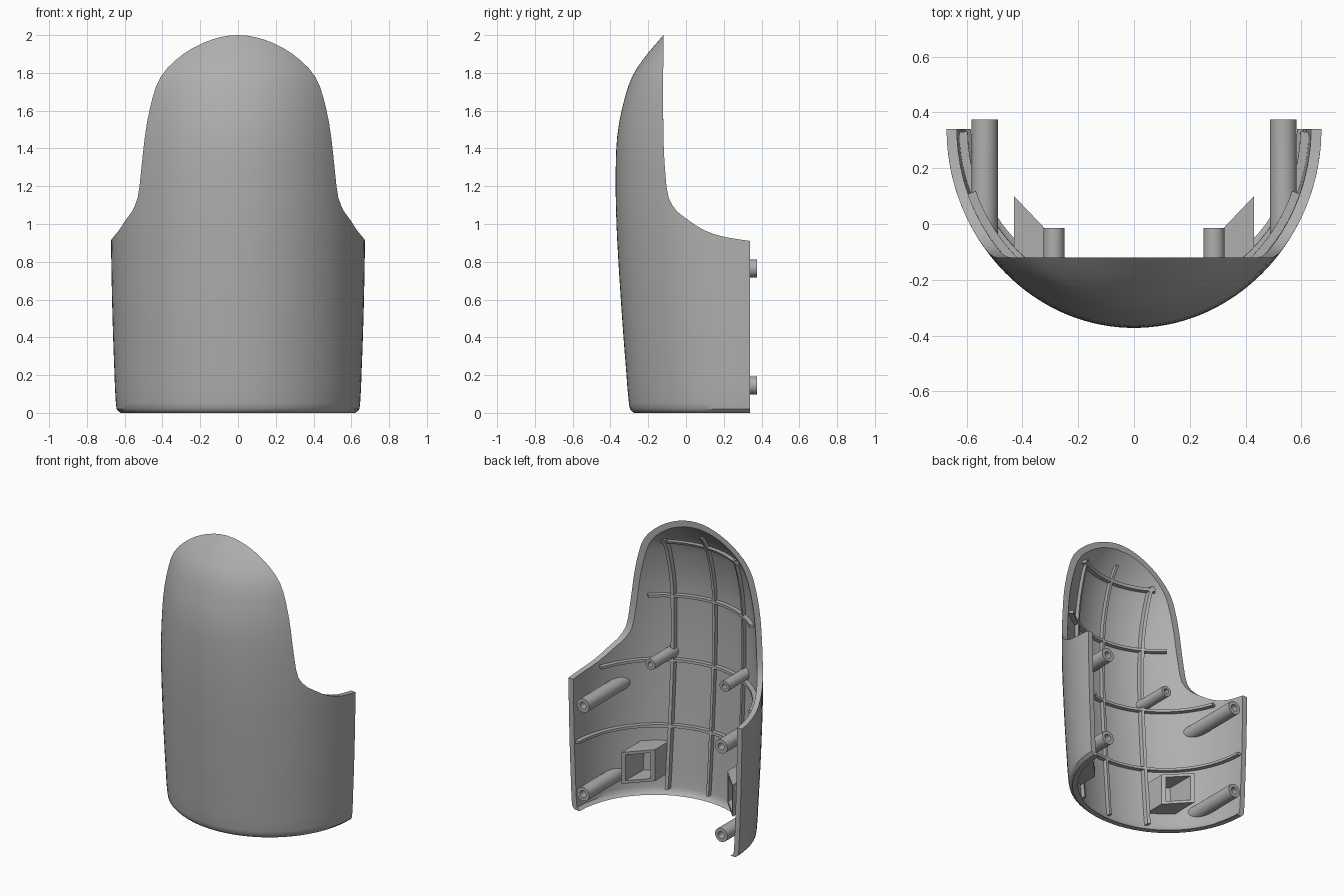
import bpy, bmesh, math

cube = bpy.data.objects.get("Cube")
if cube:
    bpy.data.objects.remove(cube, do_unlink=True)

grey = bpy.data.materials.new("plain_grey")
grey.use_nodes = True
grey.diffuse_color = (0.43, 0.43, 0.43, 1)
grey.node_tree.nodes["Principled BSDF"].inputs["Base Color"].default_value = grey.diffuse_color

BACK = 0.34      # y of the rear edges, also the centre of every elliptical section
WALL = 0.037

# Profiles by height: section depth, width ratio, and y of the cut-away edge
DEPTH = [(0, .615), (.02, .637), (.2, .655), (.6, .685), (1, .708), (1.3, .712), (1.5, .7),
         (1.7, .655), (1.8, .615), (1.9, .545), (1.95, .503), (2, .46)]
RATIO = [(0, 1.01), (.9, .955), (1.2, .935), (1.5, .925), (1.8, .97), (1.95, 1), (2, 1)]
CUT = [(.91, BACK), (.93, .21), (.965, .1), (1.03, 0), (1.07, -.05), (1.14, -.092),
       (1.3, -.112), (1.5, -.12), (2, -.12)]


def curve(table, z):
    """Smooth interpolation through a profile."""
    if z <= table[0][0]:
        return table[0][1]
    if z >= table[-1][0]:
        return table[-1][1]

    def slope(k):
        p, q = table[max(k - 1, 0)], table[min(k + 1, len(table) - 1)]
        return (q[1] - p[1]) / (q[0] - p[0])
    i = max(k for k in range(len(table) - 1) if table[k][0] <= z)
    (z0, v0), (z1, v1) = table[i], table[i + 1]
    h = z1 - z0
    t = (z - z0) / h
    s = t * t * (3 - 2 * t)
    return (v0 + (v1 - v0) * s + h * slope(i) * t * (1 - t) ** 2
            - h * slope(i + 1) * t * t * (1 - t))


def radii(z, inset=0.0):
    d = curve(DEPTH, z)
    return d * curve(RATIO, z) - inset, d - inset


def wall_y(x, z, inset):
    a, b = radii(z, inset)
    return BACK - b * math.sqrt(max(0, 1 - (x / a) ** 2))


def edge_angle(z, inset=0.0):
    b = radii(z, inset)[1]
    return math.acos(max(-1, min(1, (BACK - curve(CUT, z)) / b)))


def on_wall(angle, z, inset):
    a, b = radii(z, inset)
    return (a * math.sin(angle), BACK - b * math.cos(angle), z)


def finish(bm, name, angle=35):
    bmesh.ops.remove_doubles(bm, verts=bm.verts, dist=1e-5)
    bmesh.ops.recalc_face_normals(bm, faces=bm.faces)
    mesh = bpy.data.meshes.new(name)
    bm.to_mesh(mesh)
    bm.free()
    mesh.materials.append(grey)
    obj = bpy.data.objects.new(name, mesh)
    bpy.context.collection.objects.link(obj)
    bpy.ops.object.select_all(action='DESELECT')
    obj.select_set(True)
    bpy.context.view_layer.objects.active = obj
    bpy.ops.object.shade_smooth_by_angle(angle=math.radians(angle))
    return obj


def loft(bm, loops):
    """Join closed loops of points with quads and return the loop vertices."""
    rings = [[bm.verts.new(p) for p in loop] for loop in loops]
    for r, s in zip(rings, rings[1:]):
        for i in range(len(r)):
            j = (i + 1) % len(r)
            bm.faces.new((r[i], r[j], s[j], s[i]))
    return rings


# Curved shell: each row runs along the outside and returns along the inside
COLS = 40
heights = [0, .008, .02, .05] + [.05 + .086 * k for k in range(1, 11)]
heights += [.915, .92, .93, .945, .965, .99, 1.01, 1.03, 1.05, 1.07, 1.1, 1.14, 1.2, 1.3]
heights += [2 - .7 * (1 - k / 16) ** 2 for k in range(1, 17)]
rows = []
for z in heights:
    zi = z if z < 1.3 else 1.3 + (z - 1.3) * .655 / .7
    steps = [2 * k / COLS - 1 for k in range(COLS + 1)]
    t_out, t_in = edge_angle(z), edge_angle(zi, WALL)
    rows.append([on_wall(u * t_out, z, 0) for u in steps]
                + [on_wall(-u * t_in, zi, WALL) for u in steps])
bm = bmesh.new()
rings = loft(bm, rows)
n = 2 * (COLS + 1)
for ring in (rings[0], rings[-1]):
    for i in range(COLS):
        bm.faces.new((ring[i], ring[i + 1], ring[n - 2 - i], ring[n - 1 - i]))
bmesh.ops.dissolve_degenerate(bm, dist=1e-5, edges=bm.edges)
finish(bm, "curved_shell")


# Stiffening ribs on the inside of the shell
RIB_IN, RIB_OUT, HALF = .067, .02, .009


def rib(name, sections):
    bm = bmesh.new()
    rings = loft(bm, sections)
    bm.faces.new(rings[0])
    bm.faces.new(rings[-1])
    finish(bm, name)


def cross_rib(z, reach):
    secs = []
    for k in range(41):
        t = reach * (k / 20 - 1)
        secs.append([on_wall(t, z + dz, d) for dz, d in
                     ((-HALF, RIB_OUT), (HALF, RIB_OUT), (HALF, RIB_IN), (-HALF, RIB_IN))])
    rib("cross_rib", secs)


for z, trim in ((.47, .015), (.92, .25), (1.37, .1), (1.78, .1)):
    cross_rib(z, edge_angle(z, WALL) - trim)

for x, top in ((-.27, 1.8), (0, 1.87), (.27, 1.8)):
    secs = []
    for k in range(37):
        z = .04 + (top - .04) * k / 36
        secs.append([(x + dx, wall_y(x + dx, z, d), z) for dx, d in
                     ((-HALF, RIB_OUT), (HALF, RIB_OUT), (HALF, RIB_IN), (-HALF, RIB_IN))])
    rib("upright_rib", secs)


# Hollow posts and boxes that grow from the wall toward the back
def tube(name, outer, inner, tip, bore):
    """outer and inner are (x, z) sections; tip and bore give y at a point."""
    bm = bmesh.new()
    rings = loft(bm, [[(x, bore(x, z), z) for x, z in inner],
                      [(x, tip(x), z) for x, z in inner],
                      [(x, tip(x), z) for x, z in outer],
                      [(x, wall_y(x, z, .02), z) for x, z in outer]])
    bm.faces.new(rings[0])
    bm.faces.new(rings[-1])
    finish(bm, name)


def circle(x, z, r, sides=24):
    return [(x + r * math.cos(math.tau * k / sides), z + r * math.sin(math.tau * k / sides))
            for k in range(sides)]


def rectangle(x0, x1, z0, z1):
    return [(x0, z0), (x1, z0), (x1, z1), (x0, z1)]


def post(name, x, z, r, hole, tip):
    tube(name, circle(x, z, r), circle(x, z, hole), lambda _: tip, lambda _x, _z: tip - .08)


for side, label in ((1, "left"), (-1, "right")):
    for z, level in ((.765, "upper"), (.145, "lower")):
        post(f"{label}_{level}_post", side * .535, z, .048, .024, .375)
    post(f"{label}_short_post", side * .287, .97, .038, .018, -.015)
    tube(f"{label}_square_socket",
         [(side * x, z) for x, z in rectangle(.28, .43, .14, .36)],
         [(side * x, z) for x, z in rectangle(.3, .412, .16, .34)],
         lambda x: .1 + (abs(x) - .43) * 1.05,
         lambda x, z: wall_y(x, z, WALL + .002))
